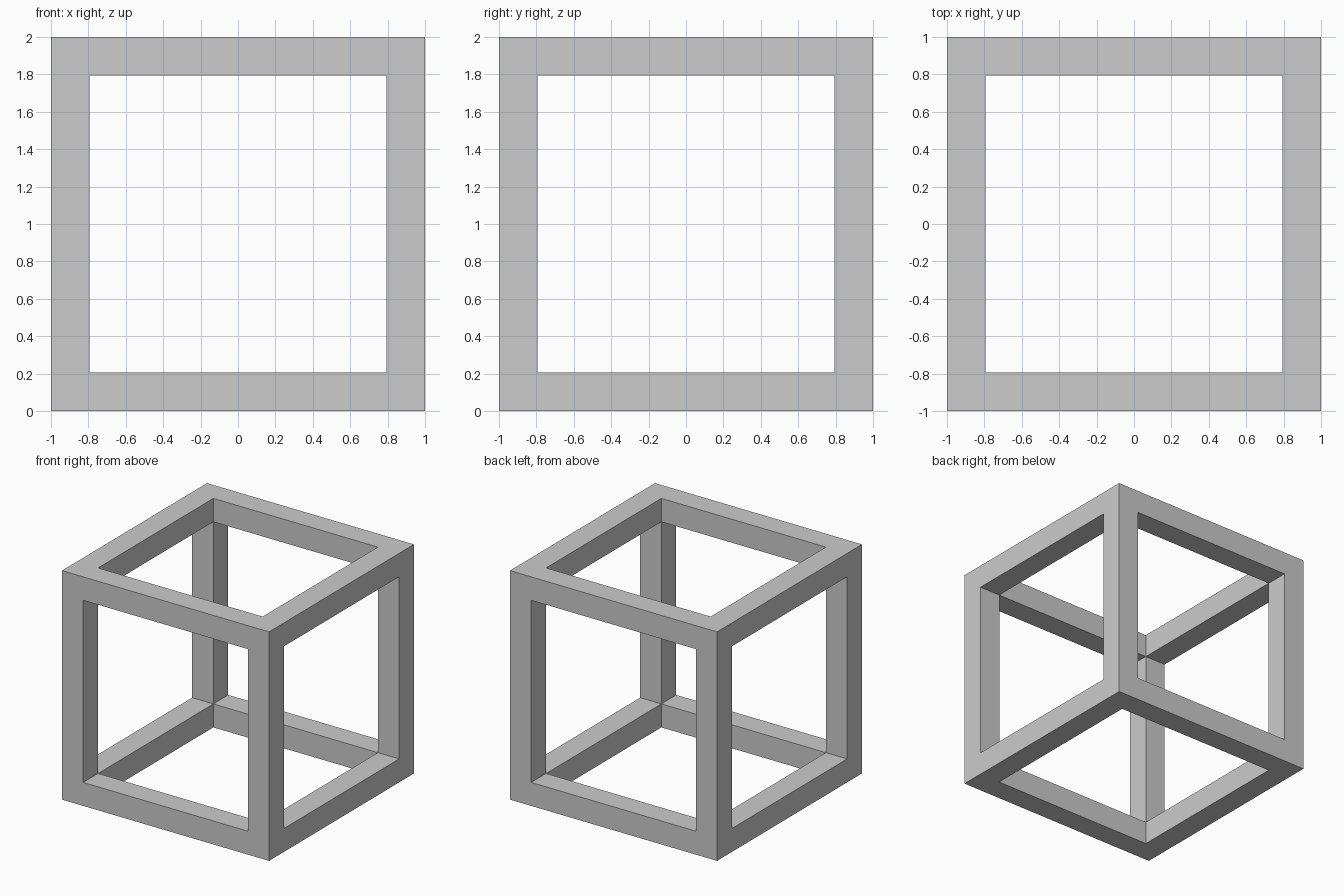
import bpy, bmesh
from mathutils import Matrix

if "Cube" in bpy.data.objects:
    bpy.data.objects.remove(bpy.data.objects["Cube"])

BAR = 0.205  # bar thickness

bm = bmesh.new()
bmesh.ops.create_cube(bm, size=2.0, matrix=Matrix.Translation((0, 0, 1)))
bm.normal_update()

# Square opening on each side of the cube
openings = list(bm.faces)
bmesh.ops.inset_individual(bm, faces=openings, thickness=BAR, use_even_offset=True)
bm.normal_update()

# Push each opening inward to form the inner bar walls
caps = bmesh.ops.extrude_discrete_faces(bm, faces=openings)["faces"]
for f in caps:
    bmesh.ops.translate(bm, verts=list(f.verts), vec=f.normal * -BAR)

# Remove the caps and join the walls at the inner corners
bmesh.ops.delete(bm, geom=caps, context='FACES_ONLY')
bmesh.ops.delete(bm, geom=[e for e in bm.edges if not e.link_faces], context='EDGES')
bmesh.ops.remove_doubles(bm, verts=list(bm.verts), dist=0.001)
bmesh.ops.recalc_face_normals(bm, faces=list(bm.faces))

mesh = bpy.data.meshes.new("cube_frame")
bm.to_mesh(mesh)
bm.free()
bpy.context.collection.objects.link(bpy.data.objects.new("cube_frame", mesh))
